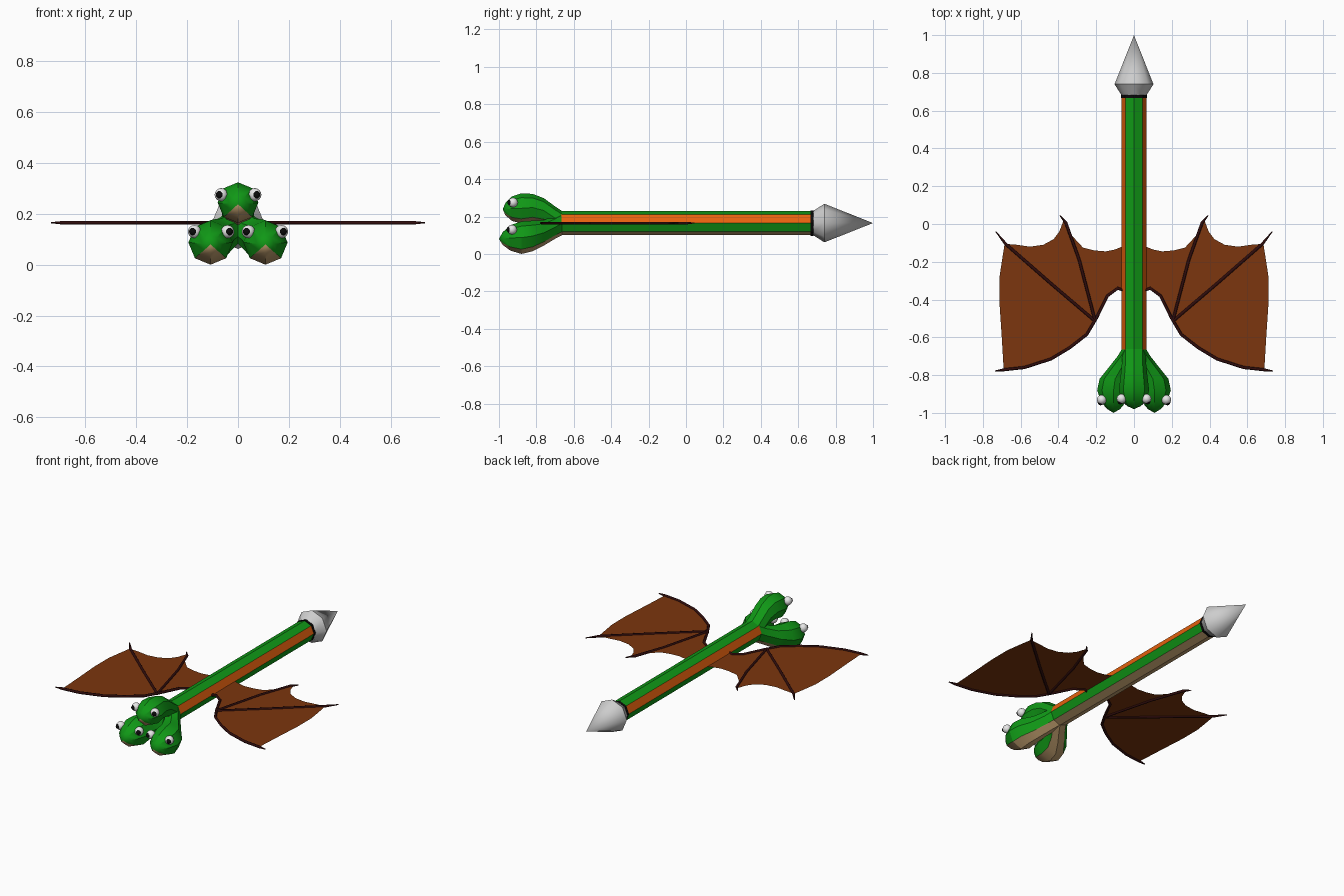
import bpy, bmesh, math
from mathutils import Vector

if "Cube" in bpy.data.objects:
    bpy.data.objects.remove(bpy.data.objects["Cube"])


def srgb(r, g, b):
    def f(c):
        c /= 255
        return c / 12.92 if c <= 0.04045 else ((c + 0.055) / 1.055) ** 2.4
    return (f(r), f(g), f(b), 1)


def material(name, *rgb):
    m = bpy.data.materials.new(name)
    m.diffuse_color = srgb(*rgb)
    m.use_nodes = True
    m.node_tree.nodes["Principled BSDF"].inputs["Base Color"].default_value = m.diffuse_color
    return m


GREEN = material("scale_green", 16, 152, 22)
ORANGE = material("stripe_orange", 230, 98, 14)
TAN = material("belly_tan", 188, 155, 108)
STEEL = material("steel_grey", 205, 205, 205)
BLACK = material("black", 10, 10, 10)
BROWN = material("membrane_brown", 124, 54, 14)
MAROON = material("bone_maroon", 48, 12, 12)
WHITE = material("eye_white", 232, 232, 232)


def activate(ob):
    bpy.ops.object.select_all(action='DESELECT')
    ob.select_set(True)
    bpy.context.view_layer.objects.active = ob


def finish(bm, name, mats, angle=None):
    me = bpy.data.meshes.new(name)
    bm.to_mesh(me)
    bm.free()
    for m in mats:
        me.materials.append(m)
    ob = bpy.data.objects.new(name, me)
    bpy.context.collection.objects.link(ob)
    if angle:
        activate(ob)
        bpy.ops.object.shade_smooth_by_angle(angle=math.radians(angle))
    return ob


def loft(name, rings, mats, pattern=None, angle=30):
    """Eight-sided skin through (x, y, z, radius) rings along y; pattern colours each strip."""
    bm = bmesh.new()
    loops = []
    for x, y, z, r in rings:
        if r == 0:
            loops.append([bm.verts.new((x, y, z))] * 8)
        else:
            loops.append([bm.verts.new((x + r * math.cos(k * math.pi / 4), y,
                                        z + r * math.sin(k * math.pi / 4))) for k in range(8)])
    for a, b in zip(loops, loops[1:]):
        for k in range(8):
            n = (k + 1) % 8
            f = bm.faces.new(list(dict.fromkeys((a[k], a[n], b[n], b[k]))))
            f.material_index = pattern[k] if pattern else 0
    for lp in (loops[0], loops[-1]):
        if lp[0] is not lp[1]:
            bm.faces.new(lp)
    bmesh.ops.recalc_face_normals(bm, faces=bm.faces)
    return finish(bm, name, mats, angle)


def ball(name, centre, r, mat):
    bm = bmesh.new()
    bmesh.ops.create_uvsphere(bm, u_segments=12, v_segments=8, radius=r)
    bmesh.ops.translate(bm, vec=centre, verts=bm.verts)
    return finish(bm, name, [mat], 60)


# Striped shaft, collar and arrowhead
Z = 0.165
loft("body", [(0, -0.68, Z, 0.065), (0, 0.67, Z, 0.065)], [GREEN, ORANGE, TAN],
     [1, 0, 0, 1, 0, 2, 2, 0])
loft("collar", [(0, 0.666, Z, 0.068), (0, 0.682, Z, 0.068)], [BLACK])
loft("arrowhead", [(0, 0.68, Z, 0.065), (0, 0.74, Z, 0.103), (0, 1.0, Z, 0)], [STEEL], angle=50)

# Three heads with tan undersides
HEAD_PATTERN = [0, 0, 0, 0, 0, 1, 1, 0]
UPPER = [(0, -0.66, .165, .063), (0, -0.70, .192, .062), (0, -0.76, .232, .066),
         (0, -0.82, .248, .073), (0, -0.88, .244, .08), (0, -0.93, .242, .066),
         (0, -0.965, .240, .034), (0, -0.98, .238, 0)]
LOWER = [(0, -0.66, .165, .063), (.025, -0.70, .143, .062), (.066, -0.76, .113, .068),
         (.1, -0.82, .096, .082), (.108, -0.88, .087, .087), (.108, -0.94, .086, .068),
         (.108, -0.98, .082, .034), (.108, -1.0, .08, 0)]


def eyes(name, x, y, z, gap):
    for side, label in ((-1, "left"), (1, "right")):
        c = Vector((x + side * gap, y, z))
        d = Vector((side * 0.4, -1, 0)).normalized()
        ball(f"{name}_{label}_eye", c, 0.026, WHITE)
        ball(f"{name}_{label}_pupil", c + d * 0.016, 0.0155, BLACK)


loft("upper_head", UPPER, [GREEN, TAN], HEAD_PATTERN)
eyes("upper_head", 0, -0.925, 0.275, 0.066)
for s, label in ((-1, "left"), (1, "right")):
    loft(f"{label}_head", [(s * x, y, z, r) for x, y, z, r in LOWER], [GREEN, TAN], HEAD_PATTERN)
    eyes(f"{label}_head", s * 0.106, -0.93, 0.13, 0.065)

# Wings: thin scalloped membrane stretched between tapered bones
LEADING = [(0.05, -.355), (.085, -.34), (.14, -.38), (.20, -.50), (.25, -.585),
           (.34, -.655), (.44, -.715), (.58, -.76), (.69, -.772)]
TRAILING = [(.70, -.6), (.712, -.42), (.712, -.28), (.70, -.2), (.685, -.105),
            (.62, -.11), (.55, -.12), (.48, -.11), (.425, -.08), (.395, -.04), (.373, .02),
            (.33, -.06), (.27, -.125), (.21, -.14), (.15, -.145), (.10, -.135), (.05, -.115)]
BONES = {"leading_bone": LEADING + [(.735, -.778)],
         "middle_bone": [(.205, -.515), (.44, -.315), (.68, -.105), (.732, -.04)],
         "inner_bone": [(.205, -.515), (.29, -.19), (.36, .005), (.392, .045)]}


def bone(name, pts):
    cu = bpy.data.curves.new(name, 'CURVE')
    cu.dimensions = '3D'
    cu.bevel_depth = 0.008
    cu.bevel_resolution = 1
    cu.use_fill_caps = True
    sp = cu.splines.new('POLY')
    sp.points.add(len(pts) - 1)
    for i, (p, (x, y)) in enumerate(zip(sp.points, pts)):
        p.co = (x, y, Z, 1)
        p.radius = 0.3 if i == len(pts) - 1 else 1
    cu.materials.append(MAROON)
    ob = bpy.data.objects.new(name, cu)
    bpy.context.collection.objects.link(ob)
    activate(ob)
    bpy.ops.object.convert(target='MESH')


for s, label in ((-1, "left"), (1, "right")):
    bm = bmesh.new()
    f = bm.faces.new([bm.verts.new((s * x, y, Z)) for x, y in LEADING + TRAILING])
    f.normal_update()
    if f.normal.z < 0:
        f.normal_flip()
    bmesh.ops.triangulate(bm, faces=bm.faces[:])
    finish(bm, f"{label}_wing_membrane", [BROWN])
    for name, pts in BONES.items():
        bone(f"{label}_wing_{name}", [(s * x, y) for x, y in pts])
